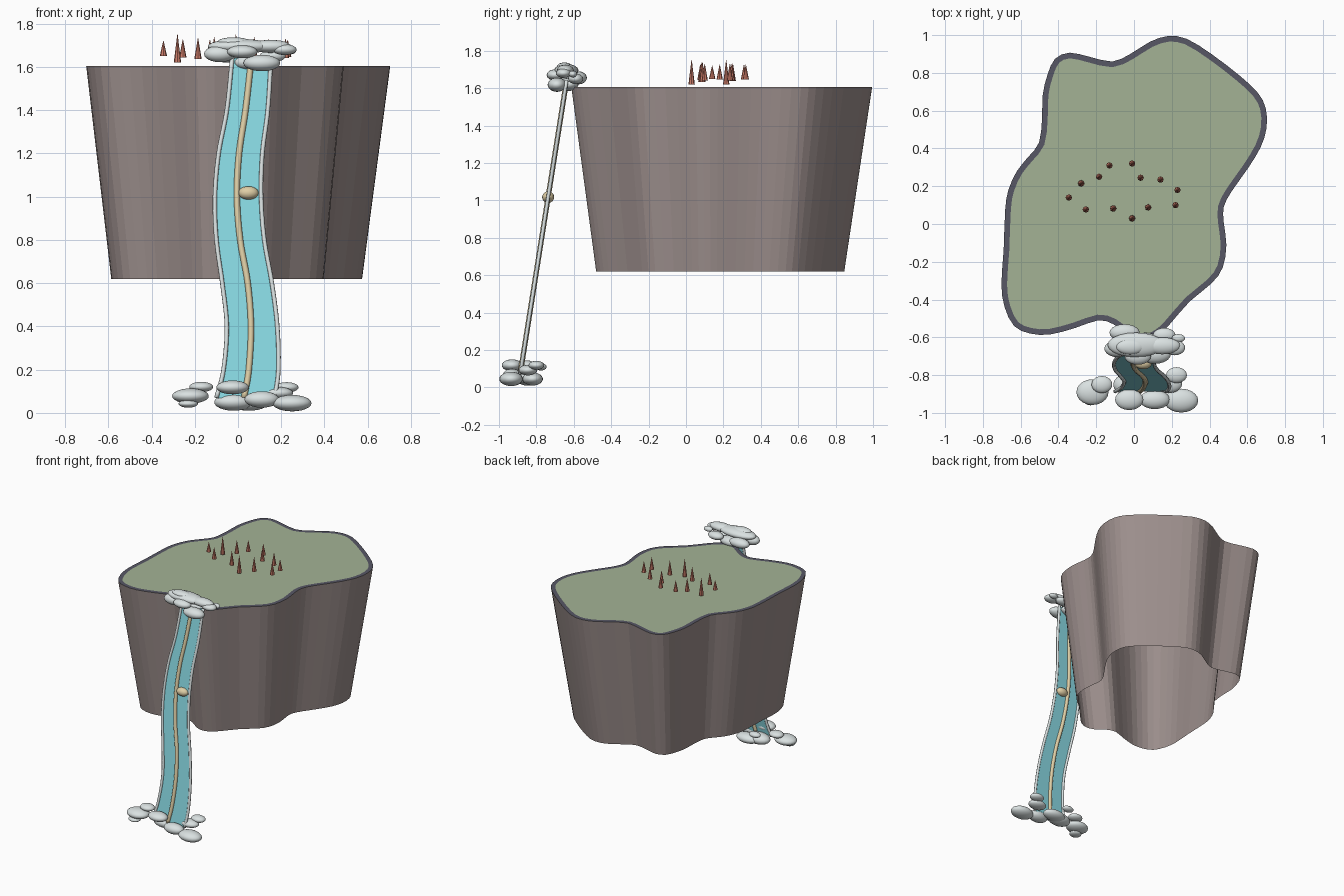
import bpy, bmesh, math
from mathutils import Vector

if "Cube" in bpy.data.objects:
    bpy.data.objects.remove(bpy.data.objects["Cube"])


def mat(name, rgb):
    m = bpy.data.materials.new(name)
    m.diffuse_color = (*rgb, 1)
    m.use_nodes = True
    m.node_tree.nodes["Principled BSDF"].inputs["Base Color"].default_value = m.diffuse_color
    return m


CLIFF = mat("cliff_stone", (.335, .275, .265))
GRASS = mat("grass_green", (.37, .45, .30))
RIM = mat("rim_slate", (.095, .095, .13))
WATER = mat("water_blue", (.25, .70, .77))
FOAM = mat("foam_grey", (.70, .755, .755))
TAN = mat("stream_tan", (.74, .62, .38))
RUST = mat("spike_rust", (.60, .20, .14))


def finish(bm, name, mats, smooth=False):
    me = bpy.data.meshes.new(name)
    for f in bm.faces:
        f.smooth = smooth
    bm.to_mesh(me)
    bm.free()
    for m in mats:
        me.materials.append(m)
    ob = bpy.data.objects.new(name, me)
    bpy.context.collection.objects.link(ob)
    return ob


def spline(pts, n=6, closed=False):
    """Catmull-Rom through the points."""
    p = [Vector(q) for q in pts]
    if closed:
        p = [p[-1]] + p + [p[0], p[1]]
    else:
        p = [2 * p[0] - p[1]] + p + [2 * p[-1] - p[-2]]
    out = []
    for i in range(1, len(p) - 2):
        a, b, c, d = p[i - 1:i + 3]
        for k in range(n):
            t = k / n
            out.append(.5 * (2 * b + (c - a) * t + (2 * a - 5 * b + 4 * c - d) * t * t
                             + (3 * b - a - 3 * c + d) * t ** 3))
    return out if closed else out + [p[-2]]


def tube(name, path, r, m, sides=8):
    bm = bmesh.new()
    rings = []
    for i, c in enumerate(path):
        t = (path[min(i + 1, len(path) - 1)] - path[max(i - 1, 0)]).normalized()
        u = t.cross(Vector((0, 1, 0))).normalized()
        v = t.cross(u)
        rings.append([bm.verts.new(c + r * (u * math.cos(a) + v * math.sin(a)))
                      for a in (2 * math.pi * k / sides for k in range(sides))])
    for a, b in zip(rings, rings[1:]):
        for k in range(sides):
            j = (k + 1) % sides
            bm.faces.new((a[k], a[j], b[j], b[k]))
    bm.faces.new(rings[0])
    bm.faces.new(rings[-1])
    bmesh.ops.recalc_face_normals(bm, faces=bm.faces)
    finish(bm, name, [m], True)


def blob(name, c, r, m):
    bm = bmesh.new()
    bmesh.ops.create_uvsphere(bm, u_segments=20, v_segments=12, radius=1)
    for v in bm.verts:
        v.co = Vector([c[i] + v.co[i] * r[i] for i in range(3)])
    finish(bm, name, [m], True)


# Island outline at the top, counter-clockwise
outline = [(.18, .995), (.085, .965), (-.02, .90), (-.115, .86), (-.235, .885), (-.34, .907),
           (-.418, .875), (-.458, .79), (-.483, .685), (-.487, .555), (-.503, .43), (-.56, .355),
           (-.62, .28), (-.665, .18), (-.682, .075), (-.69, -.135), (-.702, -.32), (-.685, -.44),
           (-.635, -.54), (-.55, -.58), (-.445, -.585), (-.31, -.55), (-.19, -.51),
           (-.11, -.53), (-.02, -.595), (.06, -.613), (.13, -.585), (.19, -.53), (.295, -.41),
           (.41, -.315), (.47, -.23), (.489, -.11), (.475, .01), (.475, .09), (.515, .17),
           (.60, .29), (.67, .405), (.702, .51), (.697, .615), (.655, .695), (.56, .785),
           (.41, .90), (.28, .98)]
outline = spline(outline, 2, True)
TOP, BOT, S, CX, CY = 1.605, .62, .825, -.04, .145

# Cliff wall, open at the bottom
bm = bmesh.new()
up = [bm.verts.new((x, y, TOP)) for x, y in outline]
dn = [bm.verts.new((CX + (x - CX) * S, CY + (y - CY) * S, BOT)) for x, y in outline]
for i in range(len(up)):
    j = (i + 1) % len(up)
    bm.faces.new((dn[i], dn[j], up[j], up[i]))
finish(bm, "cliff_wall", [CLIFF])

# Grass top with a dark rim, the inner loop offset along the outline normals
bm = bmesh.new()
n = len(outline)
outer = [bm.verts.new((x, y, TOP)) for x, y in outline]
inner = []
for i in range(n):
    t = (outline[(i + 1) % n] - outline[i - 1]).normalized()
    inner.append(bm.verts.new((outline[i].x - t.y * .03, outline[i].y + t.x * .03, TOP)))
for i in range(n):
    j = (i + 1) % n
    bm.faces.new((outer[i], outer[j], inner[j], inner[i])).material_index = 1
bm.faces.new(inner)
finish(bm, "grass_top", [GRASS, RIM])

# Waterfall: z, left x, stream x, right x
rows = [(1.64, -.027, .062, .153), (1.4, -.052, .035, .138), (1.2, -.09, .005, .113),
        (1.0, -.107, -.005, .107), (.8, -.1, .01, .122), (.6, -.073, .045, .157),
        (.4, -.052, .06, .182), (.2, -.067, .05, .187), (.07, -.1, .028, .17)]


def fall_y(z):
    return -.645 - .158 * (1.6 - z)


left, mid, right = (spline([(r[k], fall_y(r[0]), r[0]) for r in rows]) for k in (1, 2, 3))
bm = bmesh.new()
L = [bm.verts.new(p) for p in left]
R = [bm.verts.new(p) for p in right]
for i in range(len(L) - 1):
    bm.faces.new((L[i], L[i + 1], R[i + 1], R[i]))
finish(bm, "water_sheet", [WATER], True)
tube("foam_edge_left", left, .01, FOAM)
tube("foam_edge_right", right, .01, FOAM)
tube("center_stream", mid, .014, TAN)
blob("stream_bead", (.048, -.737, 1.017), (.047, .032, .031), TAN)

# Foam boulders: centre and radii
upper = [(-.05, -.575, 1.655, .08, .045, .035), (.01, -.64, 1.695, .15, .065, .034),
         (-.085, -.66, 1.66, .072, .045, .038), (.15, -.645, 1.695, .095, .045, .03),
         (.11, -.69, 1.618, .085, .05, .038), (.215, -.655, 1.68, .056, .04, .025),
         (.235, -.605, 1.675, .035, .022, .018), (.02, -.70, 1.67, .07, .045, .03),
         (-.02, -.65, 1.715, .075, .04, .022), (.06, -.625, 1.62, .08, .05, .035),
         (.16, -.59, 1.65, .06, .04, .028)]
lower = [(-.22, -.89, .078, .085, .068, .035), (-.17, -.85, .12, .055, .045, .024),
         (-.23, -.92, .042, .045, .04, .018), (-.025, -.93, .118, .075, .055, .032),
         (-.02, -.85, .05, .09, .06, .04), (.11, -.93, .062, .08, .05, .038),
         (.25, -.935, .045, .09, .063, .038), (.225, -.80, .118, .055, .042, .024),
         (.185, -.845, .092, .07, .05, .028), (-.04, -.775, .11, .045, .03, .02),
         (.05, -.82, .045, .09, .055, .035)]
for tag, group in (("upper", upper), ("lower", lower)):
    for i, b in enumerate(group):
        blob(f"{tag}_foam_{i + 1}", b[:3], b[3:], FOAM)

# Rust spikes hovering just over the grass: x, y, height
spikes = [(-.345, .14, .07), (-.28, .215, .13), (-.185, .25, .095), (-.13, .31, .08),
          (-.01, .32, .08), (.035, .245, .09), (.14, .235, .09), (.23, .18, .08),
          (.22, .1, .09), (.075, .088, .105), (-.01, .03, .13), (-.11, .082, .105),
          (-.255, .077, .085)]
for i, (x, y, h) in enumerate(spikes):
    bm = bmesh.new()
    bmesh.ops.create_cone(bm, cap_ends=True, segments=8, radius1=.017, radius2=.001, depth=h)
    bmesh.ops.translate(bm, verts=bm.verts, vec=(x, y, 1.685))
    finish(bm, f"spike_{i + 1}", [RUST])
